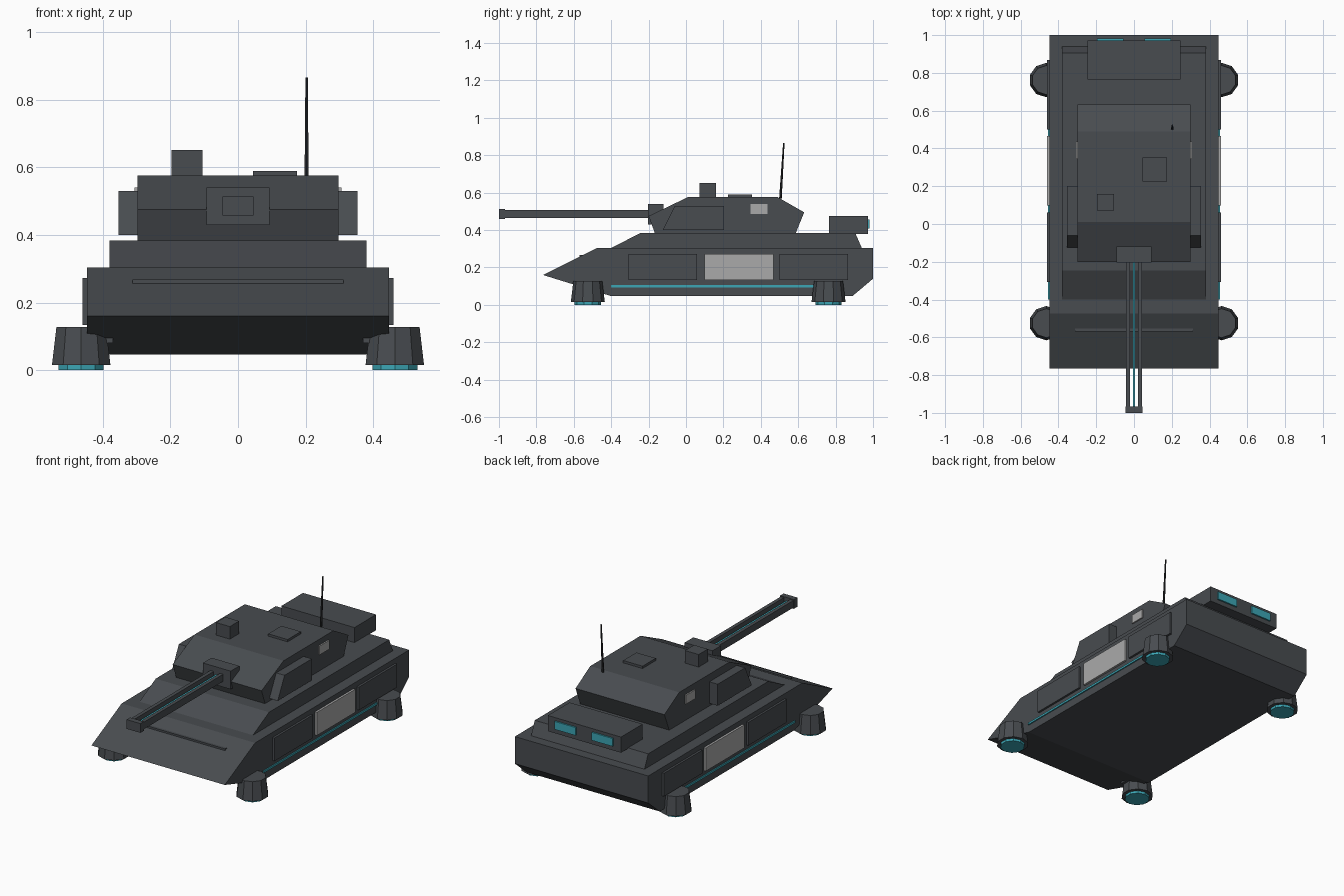
import bpy
import bmesh
import math
from mathutils import Vector

if "Cube" in bpy.data.objects:
    bpy.data.objects.remove(bpy.data.objects["Cube"])


def material(name, color):
    m = bpy.data.materials.new(name)
    m.diffuse_color = (*color, 1)
    m.use_nodes = True
    m.node_tree.nodes["Principled BSDF"].inputs["Base Color"].default_value = m.diffuse_color
    return m


ARMOUR = material("armour grey", (0.065, 0.072, 0.080))
DARK = material("antenna black", (0.02, 0.021, 0.023))
PALE = material("pale grey panel", (0.40, 0.40, 0.40))
GLOW = material("teal glow", (0.045, 0.38, 0.46))


def finish(name, bm, mat):
    bmesh.ops.recalc_face_normals(bm, faces=bm.faces)
    mesh = bpy.data.meshes.new(name)
    bm.to_mesh(mesh)
    bm.free()
    mesh.materials.append(mat)
    ob = bpy.data.objects.new(name, mesh)
    bpy.context.collection.objects.link(ob)
    return ob


def prism(name, x0, x1, profile, mat=ARMOUR):
    """Extrude a (y, z) profile from x0 to x1."""
    bm = bmesh.new()
    face = bm.faces.new([bm.verts.new((x0, y, z)) for y, z in profile])
    ext = bmesh.ops.extrude_face_region(bm, geom=[face])
    moved = [g for g in ext["geom"] if isinstance(g, bmesh.types.BMVert)]
    bmesh.ops.translate(bm, verts=moved, vec=(x1 - x0, 0, 0))
    return finish(name, bm, mat)


def box(name, x, y, z, mat=ARMOUR):
    return prism(name, x[0], x[1],
                 [(y[0], z[0]), (y[1], z[0]), (y[1], z[1]), (y[0], z[1])], mat)


def cone(name, base, top, r0, r1, sides, mat):
    """Tapered cylinder standing between two points."""
    bm = bmesh.new()
    rings = []
    for p, r in ((base, r0), (top, r1)):
        rings.append([bm.verts.new(Vector(p) + Vector((r * math.cos(a), r * math.sin(a), 0)))
                      for a in ((i + 0.5) * math.tau / sides for i in range(sides))])
    for i in range(sides):
        j = (i + 1) % sides
        bm.faces.new((rings[0][i], rings[0][j], rings[1][j], rings[1][i]))
    for ring in rings:
        bm.faces.new(ring)
    return finish(name, bm, mat)


# Hull and deck
prism("hull", -0.447, 0.447, [(-0.765, 0.16), (-0.475, 0.304), (1.0, 0.304),
                              (1.0, 0.14), (0.89, 0.047), (-0.40, 0.047)])
prism("upper_deck", -0.38, 0.38, [(-0.40, 0.30), (-0.40, 0.304), (-0.245, 0.384),
                                  (0.905, 0.384), (0.94, 0.304), (0.94, 0.30)])
box("glacis_bar", (-0.312, 0.312), (-0.57, -0.553), (0.25, 0.268))

# Turret with gun mount and roof fittings
prism("turret", -0.298, 0.298, [(-0.20, 0.475), (0.01, 0.576), (0.49, 0.576),
                                (0.632, 0.495), (0.585, 0.38), (-0.165, 0.38)])
box("gun_mantlet", (-0.093, 0.093), (-0.203, -0.12), (0.43, 0.54))
box("sight_box", (-0.197, -0.105), (0.072, 0.16), (0.57, 0.652))
box("roof_hatch", (0.045, 0.175), (0.225, 0.352), (0.57, 0.59))
cone("antenna", (0.203, 0.505, 0.57), (0.203, 0.523, 0.866), 0.007, 0.004, 6, DARK)

# Twin rail gun
box("muzzle_block", (-0.046, 0.046), (-1.0, -0.967), (0.458, 0.514))
box("gun_glow_strip", (-0.005, 0.005), (-0.975, -0.15), (0.482, 0.494), GLOW)

# Rear equipment box
box("rear_box", (-0.245, 0.245), (0.765, 0.972), (0.38, 0.475))

for side, s in (("right", 1), ("left", -1)):
    def span(a, b):
        return (s * a, s * b)

    box("gun_rail_" + side, span(0.021, 0.043), (-0.97, -0.15), (0.465, 0.508))
    box("rear_vent_" + side, span(0.055, 0.195), (0.965, 0.981), (0.408, 0.456), GLOW)

    # Turret cheek pods and side windows
    prism("turret_cheek_" + side, s * 0.29, s * 0.354,
          [(-0.125, 0.40), (0.202, 0.40), (0.202, 0.53), (-0.06, 0.53)])
    box("turret_window_" + side, span(0.298, 0.306), (0.345, 0.437), (0.486, 0.54), PALE)

    # Side skirt panels and running light
    for part, y, mat in (("front", (-0.307, 0.06), ARMOUR),
                         ("middle", (0.098, 0.467), PALE),
                         ("rear", (0.50, 0.867), ARMOUR)):
        box(f"skirt_{part}_{side}", span(0.44, 0.46), y, (0.133, 0.273), mat)
    box("side_light_" + side, span(0.44, 0.454), (-0.40, 0.70), (0.094, 0.106), GLOW)

    # Hover pods
    for end, y in (("front", -0.525), ("rear", 0.762)):
        x = s * 0.464
        box(f"pod_mount_{end}_{side}", span(0.37, 0.45), (y - 0.03, y + 0.03), (0.08, 0.10))
        cone(f"hover_pod_{end}_{side}", (x, y, 0.015), (x, y, 0.128), 0.091, 0.077, 10, ARMOUR)
        cone(f"pod_thruster_{end}_{side}", (x, y, 0.0), (x, y, 0.02), 0.07, 0.07, 10, GLOW)
